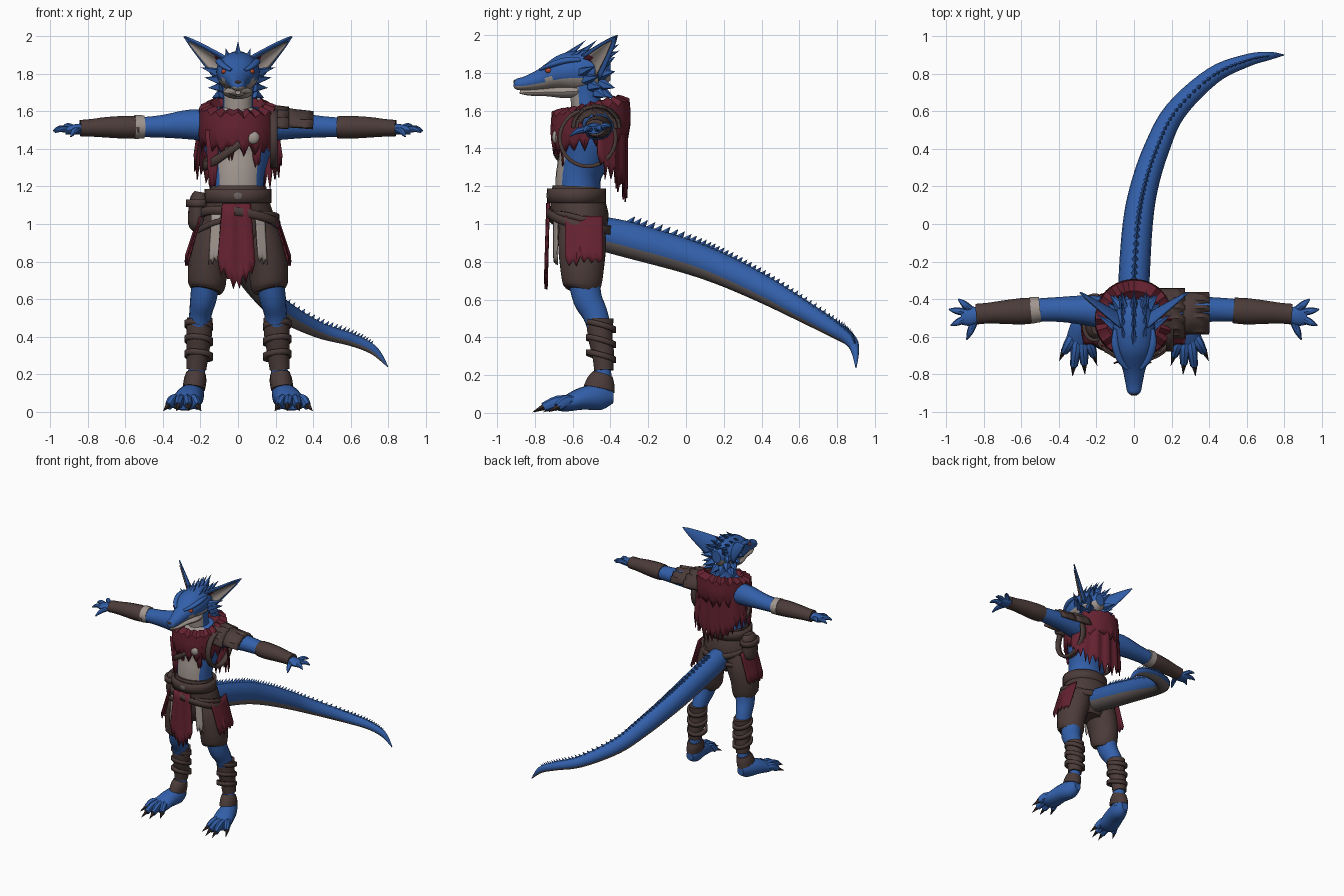
import bpy, bmesh, random
from math import sin, cos, pi, tau, radians
from mathutils import Vector

random.seed(4)
if "Cube" in bpy.data.objects:
    bpy.data.objects.remove(bpy.data.objects["Cube"])


def material(name, *rgb):
    m = bpy.data.materials.new(name)
    m.use_nodes = True
    m.diffuse_color = (*rgb, 1)
    m.node_tree.nodes["Principled BSDF"].inputs["Base Color"].default_value = (*rgb, 1)
    return m


blue = material("blue scales", .032, .115, .4)
beige = material("pale hide", .36, .31, .28)
dusk = material("grey underside", .15, .125, .12)
red = material("red cloth", .13, .016, .03)
brown = material("brown leather", .07, .044, .04)
dark = material("dark claw", .03, .02, .02)
amber = material("orange eye", .45, .06, .02)
built = []


def make(name, verts, faces, mats, pick=None, mirror=False, thick=0):
    mats = mats if isinstance(mats, list) else [mats]
    mesh = bpy.data.meshes.new(name)
    mesh.from_pydata(verts, [], faces)
    for m in mats:
        mesh.materials.append(m)
    bm = bmesh.new()
    bm.from_mesh(mesh)
    bmesh.ops.recalc_face_normals(bm, faces=bm.faces)
    if pick:
        for f in bm.faces:
            f.material_index = int(pick(f.calc_center_median(), f.normal))
    bm.to_mesh(mesh)
    bm.free()
    obj = bpy.data.objects.new(name, mesh)
    bpy.context.collection.objects.link(obj)
    if thick:
        s = obj.modifiers.new("thickness", "SOLIDIFY")
        s.thickness, s.offset = thick, 0
    if mirror:
        obj.modifiers.new("mirror", "MIRROR").use_mirror_merge = False
    built.append(obj)
    return obj


def smooth_path(points, steps):
    """Smooth spline through tuples of any length."""
    out = []
    for i in range(len(points) - 1):
        a, b, c, d = (points[max(0, min(len(points) - 1, i + k))] for k in (-1, 0, 1, 2))
        for s in range(steps):
            t = s / steps
            out.append([q + t / 2 * (r - p + t * (2*p - 5*q + 4*r - w + t * (3*(q - r) + w - p)))
                        for p, q, r, w in zip(a, b, c, d)])
    return out + [list(points[-1])]


def tube(name, rings, mats, pick=None, mirror=False, up=(0, 0, 1), sides=14, steps=3):
    """Elliptical loft; each ring is x, y, z, half width, half height."""
    path = smooth_path(rings, steps)
    verts, faces, n = [], [], len(path)
    for i, p in enumerate(path):
        t = (Vector(path[min(i + 1, n - 1)][:3]) - Vector(path[max(i - 1, 0)][:3])).normalized()
        side = Vector(up).cross(t).normalized()
        top = t.cross(side)
        for k in range(sides):
            a = tau * k / sides
            verts.append(Vector(p[:3]) + side * cos(a) * p[3] + top * sin(a) * p[4])
    for i in range(n - 1):
        for k in range(sides):
            j = (k + 1) % sides
            faces.append([i*sides + k, i*sides + j, (i + 1)*sides + j, (i + 1)*sides + k])
    faces += [list(range(sides)), list(range((n - 1)*sides, n*sides))]
    return make(name, verts, faces, mats, pick, mirror)


def column(name, rings, mats, **kw):
    """Upright tube; rings are x, y, z, half width, half depth."""
    return tube(name, rings, mats, up=(0, 1, 0), **kw)


def sheet(name, fn, mats, nu=24, nv=5, rag=0, wrap=False, pick=None, mirror=False, thick=.008):
    """Cloth or strap from a surface function, with an optional torn hem."""
    tear = [random.uniform(.5, 1) if i % 2 else random.uniform(0, .4) for i in range(nu + 1)]
    cols = nu if wrap else nu + 1
    verts = []
    for j in range(nv + 1):
        for i in range(cols):
            p = Vector(fn(i / nu, j / nv))
            p.z -= rag * tear[i] * j / nv
            verts.append(p)
    faces = [[j*cols + i, j*cols + (i + 1) % cols, (j + 1)*cols + (i + 1) % cols, (j + 1)*cols + i]
             for j in range(nv) for i in range(nu)]
    return make(name, verts, faces, mats, pick, mirror, thick)


def spikes(name, items, mat, mirror=False, sides=5):
    verts, faces = [], []
    for base, tip, r in items:
        base, tip, n = Vector(base), Vector(tip), len(verts)
        q = (tip - base).to_track_quat("Z", "Y")
        verts += [base + q @ Vector((r*cos(tau*k/sides), r*sin(tau*k/sides), 0)) for k in range(sides)]
        verts.append(tip)
        faces += [[n + k, n + (k + 1) % sides, n + sides] for k in range(sides)]
        faces.append([n + k for k in range(sides)])
    return make(name, verts, faces, mat, mirror=mirror)


def ball(name, loc, size, mat, mirror=False):
    x, y, z = loc
    rings = [(x, y, z + size[2]*cos(a), size[0]*sin(a), size[1]*sin(a))
             for a in (pi*k/8 + .01*(4 - k) / 4 for k in range(9))]
    return column(name, rings[::-1], mat, mirror=mirror, sides=12, steps=1)


def ramp(values, t):
    i = min(int(t * (len(values) - 1)), len(values) - 2)
    f = t * (len(values) - 1) - i
    return values[i] * (1 - f) + values[i + 1] * f


def belt(name, center, rx, ry, width, lean_x=0, lean_y=0, mat=brown):
    x, y, z = center
    return sheet(name, lambda u, v: (x + rx*cos(tau*u), y + ry*sin(tau*u),
                 z + lean_x*cos(tau*u) + lean_y*sin(tau*u) + width*(.5 - v)),
                 mat, nu=32, nv=2, wrap=True, thick=.02)


# Torso, pelvis and neck
column("torso", [(0, -.57, 1.1, .145, .12), (0, -.57, 1.25, .14, .12), (0, -.54, 1.35, .165, .135),
                 (0, -.52, 1.45, .19, .155), (0, -.5, 1.55, .185, .14), (0, -.5, 1.62, .11, .1)],
       [blue, beige], sides=24, pick=lambda c, n: n.y < -.6 and abs(c.x) < .1)
column("pelvis", [(0, -.55, .84, .12, .09), (0, -.55, .93, .19, .135), (0, -.56, 1.04, .19, .15),
                  (0, -.58, 1.13, .165, .14), (0, -.58, 1.2, .15, .125)], brown, sides=20)
column("neck", [(0, -.5, 1.52, .1, .09), (0, -.53, 1.63, .08, .08), (0, -.53, 1.74, .085, .09)],
       [blue, beige], pick=lambda c, n: n.y < -.3)

# Head: skull with muzzle, lower jaw, nose and eyes
tube("head", [(0, -.4, 1.81, .04, .05), (0, -.46, 1.81, .09, .1), (0, -.55, 1.81, .115, .11),
              (0, -.64, 1.805, .11, .1), (0, -.71, 1.785, .09, .075), (0, -.77, 1.765, .062, .055),
              (0, -.85, 1.745, .045, .037), (0, -.895, 1.74, .035, .03), (0, -.912, 1.74, .015, .015)],
     [blue, beige], sides=18, pick=lambda c, n: n.z < -.3)
tube("lower_jaw", [(0, -.54, 1.705, .07, .035), (0, -.64, 1.7, .08, .035), (0, -.74, 1.698, .05, .022),
                   (0, -.83, 1.695, .035, .016), (0, -.88, 1.7, .015, .01)], beige)
ball("nose", (0, -.9, 1.752), (.022, .014, .014), dark)
ball("eye", (.074, -.728, 1.812), (.015, .018, .013), amber, mirror=True)
tube("brow", [(.035, -.77, 1.818, .01, .008), (.075, -.72, 1.84, .018, .014),
              (.1, -.64, 1.865, .02, .016), (.1, -.56, 1.87, .01, .01)], blue, mirror=True)

# Ears: cupped triangles, with a pale lining and red inner edge
front, rear, tip = Vector((.065, -.56, 1.89)), Vector((.115, -.46, 1.76)), Vector((.288, -.365, 1.998))
facing = (rear - front).cross(tip - front).normalized()


def ear(scale, lift):
    def surface(u, v):
        mid = (front + rear) / 2
        s = (u - .5) * (1 - v)**.8 * scale
        root = mid.lerp(tip, v * (.5 + .5*scale))
        return root + (rear - front) * s + facing * (lift - .12 * (.25 - (u - .5)**2) * (1 - v))
    return surface


sheet("ear", ear(1, 0), blue, nu=8, nv=8, mirror=True, thick=.01)
sheet("ear_lining", ear(.72, .01), [beige, red], nu=8, nv=8, mirror=True, thick=.004,
      pick=lambda c, n: c.y < -.5 and c.z > 1.85)

# Crest, mane and cheek spikes
spikes("crest", [((x, y, 1.88 - abs(x)*.4), (x*1.5, y + .11, 1.975 - abs(x)*.8 - (y + .6)**2), .024)
                 for y in (-.64, -.58, -.52, -.46) for x in (-.045, 0, .045)], blue)
spikes("mane", [((.07*sin(a), -.45, 1.78 + .08*cos(a)), (.13*sin(a), -.375, 1.785 + .13*cos(a)), .035)
                for a in (tau*k/9 for k in range(9))], blue)
spikes("cheek_spikes", [((.085, -.56 + .03*k, 1.8 - .035*k), (.2 - .02*k, -.48 + .02*k, 1.835 - .055*k), .032)
                        for k in range(4)], blue, mirror=True)

# Arms, bracers and hands
tube("arm", [(.1, -.48, 1.52, .09, .085), (.25, -.46, 1.53, .08, .082), (.4, -.455, 1.52, .066, .062),
             (.55, -.46, 1.515, .06, .052), (.7, -.47, 1.515, .05, .045), (.84, -.48, 1.505, .035, .03)],
     blue, mirror=True)
tube("bracer", [(.53, -.46, 1.515, .068, .06), (.6, -.465, 1.515, .07, .062), (.7, -.47, 1.515, .062, .056),
                (.78, -.475, 1.512, .055, .048), (.84, -.48, 1.51, .055, .045)], brown, mirror=True)
tube("cuff", [(-.5, -.455, 1.517, .067, .063), (-.55, -.46, 1.517, .071, .066)], beige)
tube("palm", [(.81, -.48, 1.508, .035, .03), (.87, -.49, 1.503, .052, .028), (.92, -.49, 1.497, .045, .02)],
     blue, mirror=True)
for label, start, end in (("little", (.87, -.455, 1.505), (.935, -.4, 1.515)),
                          ("ring", (.9, -.47, 1.5), (.985, -.455, 1.495)),
                          ("index", (.9, -.505, 1.5), (.975, -.54, 1.488)),
                          ("thumb", (.85, -.52, 1.5), (.89, -.615, 1.465))):
    a, b = Vector(start), Vector(end)
    m = a.lerp(b, .55) + Vector((0, 0, .012))
    tube(label + "_finger", [(*a, .02, .018), (*m, .018, .016), (*b, .004, .004)], blue, mirror=True, sides=8)

# Legs: trousers, bare knee, wrapped shin and ankle strap
column("trouser_leg", [(.17, -.555, .645, .085, .085), (.165, -.55, .68, .1, .105), (.16, -.55, .78, .105, .12),
                       (.13, -.55, .9, .11, .13), (.1, -.55, 1, .09, .12)], brown, mirror=True)
column("leg", [(.235, -.45, .1, .055, .065), (.22, -.44, .22, .045, .045), (.21, -.45, .4, .058, .06),
               (.2, -.48, .52, .06, .068), (.185, -.52, .6, .07, .078), (.17, -.54, .7, .075, .085)],
       blue, mirror=True)
column("shin_wrap", [(.222, -.435, .225, .053, .052), (.214, -.44, .32, .06, .06), (.207, -.455, .41, .068, .067),
                     (.204, -.455, .5, .068, .074)], brown, mirror=True)
for z in (.3, .38, .46):
    belt("left_wrap_edge", (.209, -.45, z), .067, .07, .03, .008, -.02)
    belt("right_wrap_edge", (-.209, -.45, z), .067, .07, .03, -.008, -.02)
column("ankle_strap", [(.235, -.46, .125, .06, .085), (.228, -.45, .17, .06, .074), (.224, -.44, .205, .052, .055)],
       brown, mirror=True)

# Feet with fanned toes and claws
tube("foot", [(.235, -.385, .085, .03, .035), (.24, -.45, .085, .06, .07), (.265, -.55, .075, .075, .06),
              (.285, -.64, .045, .08, .04), (.29, -.68, .035, .06, .025)], blue, mirror=True)
claws = []
for k, (x, y) in enumerate(((.215, -.7), (.265, -.745), (.32, -.755), (.37, -.68))):
    root = (.25 + .025*k, -.6)
    tube("toe", [(*root, .06, .028, .03), ((x + root[0])/2, (y + root[1])/2, .06, .028, .032),
                 (x, y, .03, .02, .024)], blue, mirror=True, sides=8)
    d = (Vector((x, y)) - Vector(root)).normalized() * .06
    claws.append(((x, y + .008, .035), (x + d.x, y + d.y, .003), .019))
spikes("toe_claws", claws, dark, mirror=True)

# Tail and its ridge of fins
tail = [(0, -.45, .95, .08, .09), (0, -.3, .915, .083, .095), (.02, 0, .83, .08, .09), (.055, .2, .755, .074, .083),
        (.12, .4, .66, .068, .074), (.22, .6, .55, .058, .06), (.42, .79, .44, .046, .044),
        (.6, .87, .385, .034, .034), (.72, .895, .33, .022, .025), (.798, .9, .24, .003, .003)]
tube("tail", tail, [blue, dusk], steps=5, sides=16, pick=lambda c, n: n.z < -.4)
ridge = smooth_path(tail, 4)
fins = []
for p, q in zip(ridge[4:-5], ridge[5:-4]):
    for f in (0, .5):
        a, t = Vector(p[:3]).lerp(Vector(q[:3]), f), (Vector(q[:3]) - Vector(p[:3])).normalized()
        top = a + Vector((0, 0, p[4] * .92))
        fins.append((top, top + (t * .7 + Vector((0, 0, 1))) * (p[4] * .3 + .018), p[3] * .25))
spikes("tail_fins", fins, blue, sides=4)

# Hooded scarf and torn cape
def scarf(u, v):
    a, r = tau * u, ramp([.09, .15, .2, .205, .19], v)
    return r*cos(a), -.505 + r*sin(a), ramp([1.58, 1.645, 1.63, 1.54, 1.47], v) + .035*sin(a)


def cape(u, v):
    a = pi * (.04 + .92 * u)
    return (.2 + .035*v)*cos(a), -.49 + (.17 + .01*sin(u*40))*sin(a), 1.6 - v*(.16 + .2*sin(a))


sheet("scarf", scarf, red, nu=40, nv=8, rag=.08, wrap=True, thick=.015)
sheet("cape", cape, red, nu=32, nv=5, rag=.13)
for x, w, drop in ((-.135, .04, .28), (.1, .035, .16), (-.04, .03, .12)):
    sheet("scarf_tatter", lambda u, v: (x + w*(u - .5)*2*(1 - .5*v), -.695 + 2.5*x*x + .02*v, 1.5 - drop*v),
          red, nu=4, nv=3, rag=.05)

# Straps and layered pad on the left shoulder
belt("chest_strap", (0, -.525, 1.44), .18, .172, .045, .13, .02)
sheet("shoulder_loop", lambda u, v: (.17 + .04*v, -.52 + .148*cos(tau*u), 1.455 + .15*sin(tau*u)),
      brown, nu=28, nv=2, wrap=True, thick=.02)
for k in range(2):
    sheet("shoulder_pad", lambda u, v: (.13 + .13*k + .14*v, -.475 + (.125 - .02*k)*cos(pi*u),
          1.515 + (.12 - .025*k - .015*v)*sin(pi*u)), brown, nu=14, nv=3, rag=.03, thick=.018)
ball("strap_clasp", (.08, -.69, 1.46), (.035, .02, .035), beige)

# Belts, pouch and hanging cloths
belt("waist_belt", (0, -.58, 1.15), .168, .146, .075)
belt("slung_belt", (.01, -.565, 1.02), .205, .165, .045, -.03, -.045)
belt("second_slung_belt", (0, -.56, .99), .212, .16, .03, .04, -.05)
ball("belt_buckle", (0, -.727, 1.15), (.03, .012, .026), dusk)
column("pouch", [(-.21, -.54, .97, .03, .045), (-.215, -.54, 1, .05, .07), (-.212, -.54, 1.08, .052, .075),
                 (-.205, -.54, 1.14, .048, .07), (-.2, -.54, 1.17, .03, .05)], brown)
belt("pouch_flap", (-.212, -.54, 1.11), .055, .078, .04)
sheet("front_cloth", lambda u, v: ((u - .5)*(.15 + .05*v) - .008, -.73 - .012*v + .006*sin(u*14),
      1.11 - v*(.29 + .1*sin(pi*u))), red, nu=12, nv=6, rag=.07)
sheet("pale_strip", lambda u, v: (.09 + .05*u + .015*v, -.7 + .02*u, 1.07 - .24*v), beige, nu=5, rag=.06, mirror=True)
sheet("hip_cloth", lambda u, v: (.195 + .07*v + .015*sin(pi*u), -.64 + .2*u, 1.04 - .21*v), red, nu=10, rag=.06, mirror=True)

# Smooth shading with crisp edges
bpy.ops.object.select_all(action="DESELECT")
for obj in built:
    obj.select_set(True)
bpy.context.view_layer.objects.active = built[0]
bpy.ops.object.shade_smooth_by_angle(angle=radians(40))
